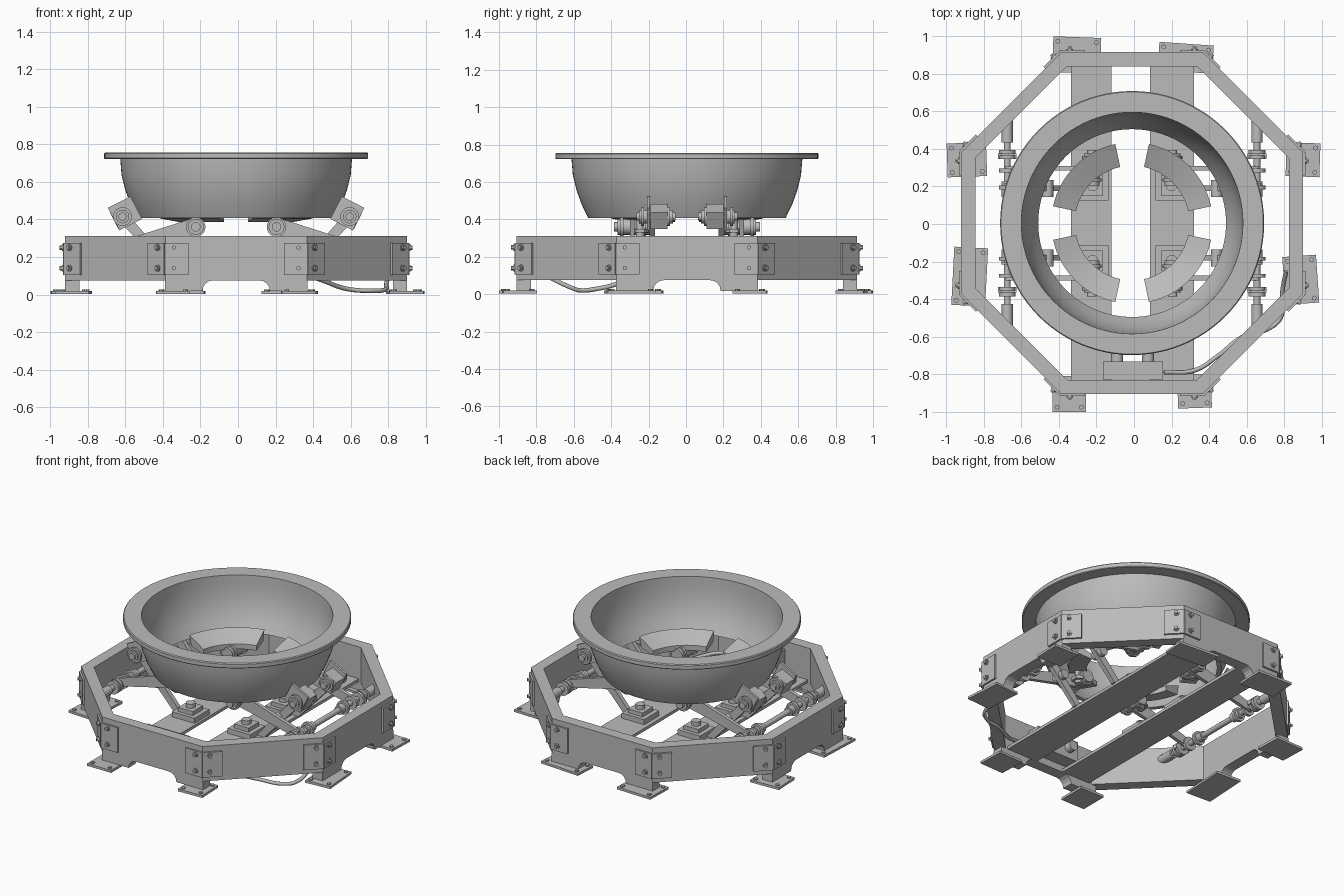
import bpy, bmesh, math
from mathutils import Vector, Matrix

if "Cube" in bpy.data.objects:
    bpy.data.objects.remove(bpy.data.objects["Cube"])

CX, CY = -0.01, 0.005           # common centre of frame and bowl
V = Vector
grey = bpy.data.materials.new("steel_grey")
grey.diffuse_color = (0.5, 0.5, 0.5, 1)
grey.use_nodes = True
grey.node_tree.nodes["Principled BSDF"].inputs["Base Color"].default_value = grey.diffuse_color


def finish(bm, name, smooth=True, offset=True):
    bmesh.ops.recalc_face_normals(bm, faces=bm.faces)
    me = bpy.data.meshes.new(name)
    bm.to_mesh(me)
    bm.free()
    if smooth:
        me.shade_smooth()
        me.set_sharp_from_angle(angle=math.radians(32))
    me.materials.append(grey)
    ob = bpy.data.objects.new(name, me)
    if offset:
        ob.location = (CX, CY, 0)
    bpy.context.collection.objects.link(ob)
    return ob


def box(bm, c, size, rot=None):
    m = Matrix.Translation(c) @ (rot or Matrix()) @ Matrix.Diagonal((*size, 1))
    bmesh.ops.create_cube(bm, size=1, matrix=m)


def rod(bm, a, b, r, n=20):
    a, b = V(a), V(b)
    m = Matrix.Translation((a + b) / 2) @ (b - a).to_track_quat('Z', 'Y').to_matrix().to_4x4()
    bmesh.ops.create_cone(bm, cap_ends=True, segments=n, radius1=r, radius2=r,
                          depth=(b - a).length, matrix=m)


def prism(bm, pts, vec):
    f = bm.faces.new([bm.verts.new(p) for p in pts])
    ext = bmesh.ops.extrude_face_region(bm, geom=[f], use_keep_orig=True)["geom"]
    bmesh.ops.translate(bm, vec=vec, verts=[e for e in ext if isinstance(e, bmesh.types.BMVert)])


def lathe(bm, prof, a0, a1, n, closed):
    """Sweep a closed (r, z) profile round the z axis."""
    rings = []
    for i in range(n if closed else n + 1):
        a = a0 + (a1 - a0) * i / n
        rings.append([bm.verts.new((r * math.cos(a), r * math.sin(a), z)) for r, z in prof])
    k = len(prof)
    for i in range(n):
        p, q = rings[i], rings[(i + 1) % len(rings)]
        for j in range(k):
            bm.faces.new((p[j], p[(j + 1) % k], q[(j + 1) % k], q[j]))
    if not closed:
        bm.faces.new(rings[0])
        bm.faces.new(rings[-1])


# Octagonal frame ring
AP, T = 0.91, 0.075
c8 = math.cos(math.pi / 8)
HALF = AP * math.tan(math.pi / 8)
Ro, Ri = AP / c8, (AP - T) / c8
bm = bmesh.new()
lathe(bm, [(Ro, 0.075), (Ro, 0.312), (Ri, 0.312), (Ri, 0.075)],
      math.pi / 8, math.pi / 8 + 2 * math.pi, 8, True)
finish(bm, "octagon_frame", smooth=False)

# Legs with a rounded arch, two on each straight side
bm = bmesh.new()
for k in range(4):
    R = Matrix.Rotation(k * math.pi / 2, 3, 'Z')
    for s in (-1, 1):
        prof = [(0.38, 0.075), (0.38, 0.018), (0.18, 0.018)]
        prof += [(0.125 + 0.055 * math.cos(t), 0.018 + 0.057 * math.sin(t))
                 for t in (0.4, 0.8, 1.2, math.pi / 2)]
        prism(bm, [R @ V((s * u, -AP, z)) for u, z in prof], R @ V((0, T, 0)))
finish(bm, "frame_legs", smooth=False)

# Bent corner plates and their bolts
bm, bb = bmesh.new(), bmesh.new()
for k in range(8):
    R = Matrix.Rotation(k * math.pi / 4, 4, 'Z')
    for s in (-1, 1):
        box(bm, R @ V((s * (HALF - 0.06), -AP - 0.005, 0.19)), (0.125, 0.014, 0.17), R)
        for z in (0.14, 0.25):
            x = s * (HALF - 0.045)
            rod(bb, R @ V((x, -AP - 0.01, z)), R @ V((x, -AP - 0.018, z)), 0.018, 16)
            rod(bb, R @ V((x, -AP - 0.015, z)), R @ V((x, -AP - 0.03, z)), 0.012, 6)
finish(bm, "corner_plates", smooth=False)
finish(bb, "corner_bolts")

# Foot plates: centre, size, slight turn
feet = [(-0.305, 0.9, 0.255, 0.19, -2), (0.275, 0.885, 0.29, 0.15, -4),
        (-0.89, 0.342, 0.21, 0.18, 2), (-0.875, -0.28, 0.18, 0.31, -3),
        (0.9, 0.342, 0.18, 0.18, -2), (0.888, -0.297, 0.18, 0.255, 4),
        (-0.345, -0.905, 0.18, 0.19, 0), (0.322, -0.89, 0.18, 0.18, 2)]
bm, bb = bmesh.new(), bmesh.new()
for x, y, w, d, t in feet:
    R = Matrix.Rotation(math.radians(t), 4, 'Z')
    box(bm, (x, y, 0.011), (w, d, 0.016), R)
    for sx in (-1, 1):
        for sy in (-1, 1):
            p = R @ V((sx * (w / 2 - 0.025), sy * (d / 2 - 0.025), 0)) + V((x, y, 0))
            rod(bb, p + V((0, 0, 0.015)), p + V((0, 0, 0.028)), 0.013, 8)
finish(bm, "foot_plates", smooth=False, offset=False)
finish(bb, "foot_bolts", offset=False)
bm = bmesh.new()
box(bm, (0, 0, 0.002), (0.3, 0.3, 0.001))
bm.free()

# Floor rails
bm = bmesh.new()
for x0, x1 in ((-0.335, -0.12), (0.085, 0.32)):
    box(bm, ((x0 + x1) / 2, 0.005, 0.085), (x1 - x0, 1.68, 0.02))
finish(bm, "floor_rails", smooth=False, offset=False)

# Open bowl with flat rim
bm = bmesh.new()
lathe(bm, [(0.7, 0.722), (0.703, 0.726), (0.703, 0.75), (0.698, 0.756), (0.59, 0.756),
           (0.588, 0.7), (0.583, 0.63), (0.566, 0.55), (0.538, 0.475), (0.5, 0.408),
           (0.528, 0.408), (0.563, 0.48), (0.59, 0.555), (0.61, 0.635), (0.617, 0.722)],
      0, 2 * math.pi, 96, True)
finish(bm, "bowl")

# Sloped curved support segments below the bowl opening
bm = bmesh.new()
for k in range(4):
    a = k * math.pi / 2
    lathe(bm, [(0.305, 0.385), (0.415, 0.405), (0.43, 0.475), (0.305, 0.42)],
          a + math.radians(12), a + math.radians(78), 14, False)
finish(bm, "support_segments")

# Linkage, repeated in four quadrants
pads, hubs, arms, lugs, jacks = (bmesh.new() for _ in range(5))
for sx in (-1, 1):
    for sy in (-1, 1):
        P = lambda x, y, z: V((sx * x, sy * y, z))
        # stepped rubber pads on the rails
        box(pads, P(0.21, 0.2, 0.112), (0.17, 0.16, 0.035))
        box(pads, P(0.21, 0.2, 0.142), (0.11, 0.11, 0.03))
        rod(pads, P(0.21, 0.2, 0.15), P(0.21, 0.2, 0.185), 0.03)
        # stud under each segment
        rod(jacks, P(0.25, 0.25, 0.31), P(0.25, 0.25, 0.4), 0.022)
        rod(jacks, P(0.25, 0.25, 0.33), P(0.25, 0.25, 0.35), 0.045, 6)
        # inner hub
        rod(hubs, P(0.215, 0.2, 0.36), P(0.215, 0.37, 0.36), 0.042)
        rod(hubs, P(0.215, 0.36, 0.36), P(0.215, 0.39, 0.36), 0.025)
        for y in (0.22, 0.34):
            rod(hubs, P(0.215, y, 0.36), P(0.215, y + 0.018, 0.36), 0.052)
        # outer hub
        rod(hubs, P(0.605, 0.075, 0.415), P(0.605, 0.255, 0.415), 0.036)
        rod(hubs, P(0.605, 0.06, 0.415), P(0.605, 0.27, 0.415), 0.022)
        for y in (0.09, 0.165, 0.23):
            rod(hubs, P(0.605, y, 0.415), P(0.605, y + 0.016, 0.415), 0.05)
        # tilted lug joining the outer hub to the bowl
        R = Matrix.Rotation(sx * math.radians(27), 4, 'Y')
        box(lugs, P(0.592, 0.205, 0.432), (0.135, 0.016, 0.135), R)
        box(lugs, P(0.605, 0.15, 0.415), (0.1, 0.09, 0.1), R)
        # tapered arm from inner hub to side shaft
        prism(arms, [P(0.18, 0.28, 0.395), P(0.25, 0.28, 0.4), P(0.675, 0.28, 0.265),
                     P(0.675, 0.28, 0.21), P(0.4, 0.28, 0.275), P(0.19, 0.28, 0.32)],
              V((0, sy * 0.025, 0)))
        # slanted arm from outer hub down to the rail
        prism(arms, [P(0.58, 0.17, 0.43), P(0.62, 0.17, 0.39), P(0.34, 0.17, 0.09),
                     P(0.28, 0.17, 0.09)], V((0, sy * 0.03, 0)))
        # short pin through the slanted arm
        rod(arms, P(0.45, 0.14, 0.26), P(0.45, 0.23, 0.26), 0.03)
for b, n in ((pads, "rail_pads"), (hubs, "pivot_hubs"), (arms, "link_arms"),
             (lugs, "bowl_lugs"), (jacks, "segment_studs")):
    finish(b, n)

# Stepped side shafts with flanges and cradle blocks
bm = bmesh.new()
for x in (-0.665, 0.665):
    rod(bm, (x, -0.53, 0.235), (x, 0.57, 0.235), 0.018)
    for s in (-1, 1):
        rod(bm, (x, s * 0.43, 0.235), (x, s * 0.57, 0.235), 0.03)
        rod(bm, (x, s * 0.14, 0.235), (x, s * 0.22, 0.235), 0.03)
        for y in (0.18, 0.27, 0.34, 0.37):
            rod(bm, (x, s * y, 0.235), (x, s * (y + 0.02), 0.235), 0.045)
        box(bm, (x, s * 0.355, 0.235), (0.1, 0.03, 0.03))
finish(bm, "side_shafts")

# Control box on the front inner wall
bm = bmesh.new()
box(bm, (0.005, -0.785, 0.19), (0.32, 0.095, 0.14))
for x in (-0.08, 0.085):
    rod(bm, (x, -0.74, 0.19), (x, -0.69, 0.19), 0.032)
finish(bm, "control_box")

# Cable running under the frame
cu = bpy.data.curves.new("cable", 'CURVE')
cu.dimensions = '3D'
cu.bevel_depth = 0.012
cu.bevel_resolution = 2
pts = [(0.16, -0.79, 0.15), (0.32, -0.78, 0.12), (0.45, -0.7, 0.075), (0.58, -0.6, 0.03),
       (0.72, -0.555, 0.02), (0.78, -0.5, 0.025), (0.79, -0.36, 0.06), (0.81, -0.25, 0.13)]
sp = cu.splines.new('BEZIER')
sp.bezier_points.add(len(pts) - 1)
for b, p in zip(sp.bezier_points, pts):
    b.co = p
    b.handle_left_type = b.handle_right_type = 'AUTO'
cu.use_fill_caps = True
cu.materials.append(grey)
bpy.context.collection.objects.link(bpy.data.objects.new("cable", cu))
